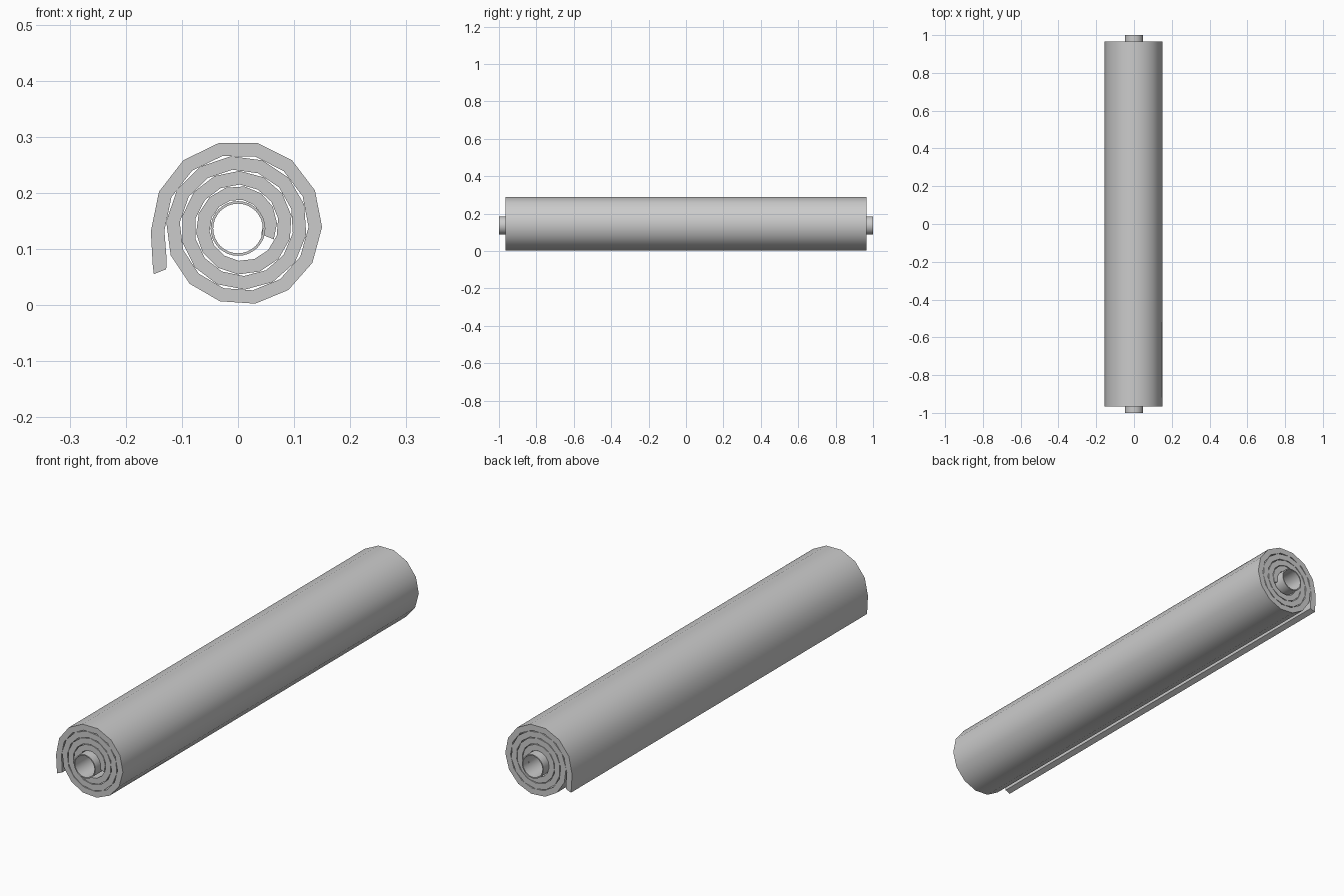
import bpy, bmesh, math
from mathutils import Vector

if "Cube" in bpy.data.objects:
    bpy.data.objects.remove(bpy.data.objects["Cube"])


def make_object(name, bm, angle):
    bmesh.ops.recalc_face_normals(bm, faces=bm.faces)
    mesh = bpy.data.meshes.new(name)
    bm.to_mesh(mesh)
    bm.free()
    ob = bpy.data.objects.new(name, mesh)
    bpy.context.collection.objects.link(ob)
    bpy.context.view_layer.objects.active = ob
    ob.select_set(True)
    bpy.ops.object.shade_smooth_by_angle(angle=math.radians(angle))
    ob.select_set(False)
    return ob


def extrude_strip(outer, inner, half, closed):
    """Extrude a band between two xz polylines along y."""
    bm = bmesh.new()
    rings = []
    for o, i in zip(outer, inner):
        rings.append([bm.verts.new((p.x, y, p.y))
                      for p, y in ((o, -half), (o, half), (i, half), (i, -half))])
    n = len(rings)
    for k in range(n if closed else n - 1):
        a, b = rings[k], rings[(k + 1) % n]
        for j in range(4):
            bm.faces.new((a[j], b[j], b[(j + 1) % 4], a[(j + 1) % 4]))
    if not closed:
        bm.faces.new(rings[0])
        bm.faces.new(rings[-1])
    return bm


# Rolled mat: faceted spiral with a loose outer flap hanging straight down
CENTRE = Vector((0.004, 0.140))
THICK, PITCH, STEP, COUNT, START = 0.0242, 0.0268, 26.2, 50, -20.8
outer, inner = [], []
for k in range(COUNT):
    deg = START + STEP * k
    r = 0.0722 + PITCH * (deg - 90) / 360
    d = Vector((math.cos(math.radians(deg)), math.sin(math.radians(deg))))
    outer.append(CENTRE + d * r)
    inner.append(CENTRE + d * (r - THICK))
outer += [Vector((-0.152, 0.072)), Vector((-0.150, 0.055))]
inner += [Vector((-0.127, 0.079)), Vector((-0.128, 0.064))]
make_object("rolled_mat", extrude_strip(outer, inner, 0.965, False), 35)

# Hollow core tube
SIDES = 32
ring = [Vector((math.cos(2 * math.pi * k / SIDES), math.sin(2 * math.pi * k / SIDES)))
        for k in range(SIDES)]
mid = Vector((0, 0.1365))
make_object("core_tube", extrude_strip([mid + d * 0.0487 for d in ring],
                                       [mid + d * 0.0442 for d in ring], 1.0, True), 35)
